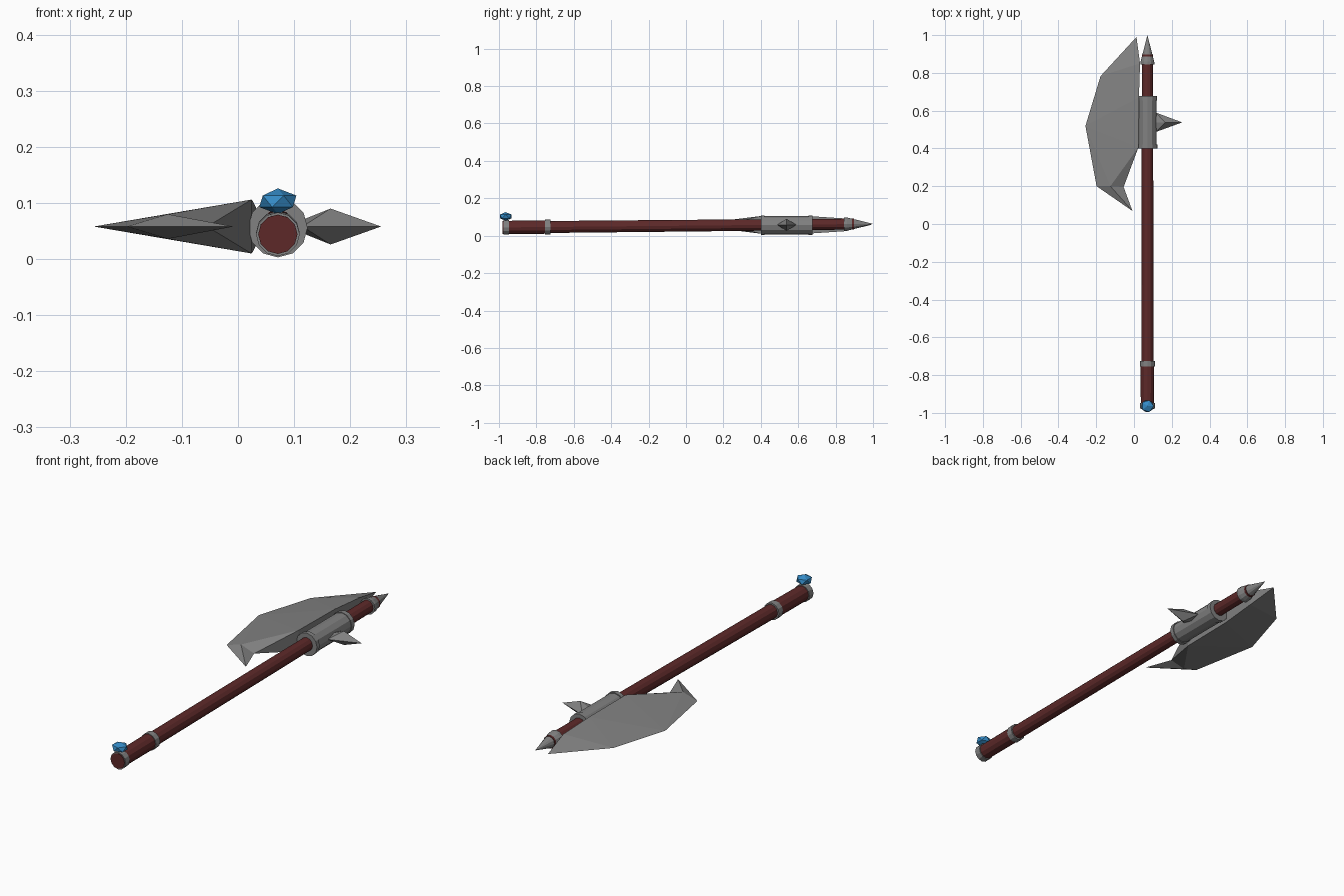
import bpy
import bmesh
import math
from mathutils import Vector

if "Cube" in bpy.data.objects:
    bpy.data.objects.remove(bpy.data.objects["Cube"])


def material(name, rgb):
    m = bpy.data.materials.new(name)
    m.diffuse_color = (*rgb, 1)
    m.use_nodes = True
    m.node_tree.nodes["Principled BSDF"].inputs["Base Color"].default_value = m.diffuse_color
    return m


STEEL = material("steel grey", (0.22, 0.22, 0.22))
WOOD = material("dark red wood", (0.11, 0.022, 0.022))
GEM = material("gem blue", (0.035, 0.26, 0.57))
X = 0.071   # shaft axis
ZB = 0.058  # mid-plane of the head


def axis_z(y):
    """Height of the slightly tilted shaft at a given y."""
    return 0.0535 + 0.0095 * y


def finish(name, bm, mat):
    bmesh.ops.recalc_face_normals(bm, faces=bm.faces)
    me = bpy.data.meshes.new(name)
    bm.to_mesh(me)
    bm.free()
    me.materials.append(mat)
    ob = bpy.data.objects.new(name, me)
    bpy.context.collection.objects.link(ob)
    return ob


def lathe(name, profile, mat, sides=12, z=None):
    """Closed turned part along the shaft from (y, radius) pairs."""
    bm = bmesh.new()
    rings = []
    for y, r in profile:
        zc = axis_z(y) if z is None else z
        n = 1 if r == 0 else sides
        rings.append([bm.verts.new((X + r * math.cos(2 * math.pi * i / sides), y,
                                    zc + r * math.sin(2 * math.pi * i / sides)))
                      for i in range(n)])
    for a, b in zip(rings, rings[1:]):
        for i in range(sides):
            j = (i + 1) % sides
            if len(b) == 1:
                bm.faces.new((a[i], a[j], b[0]))
            else:
                bm.faces.new((a[i], a[j], b[j], b[i]))
    for ring in (rings[0], rings[-1]):
        if len(ring) > 1:
            bm.faces.new(ring)
    return finish(name, bm, mat)


# Shaft, grip and metal rings
lathe("shaft", [(-0.75, 0.032), (0.2, 0.031), (0.897, 0.029)], WOOD)
lathe("grip", [(-0.98, 0.035), (-0.74, 0.036)], WOOD)
lathe("grip_ring", [(-0.755, 0.039), (-0.725, 0.039)], STEEL)
lathe("pommel_ring", [(-0.977, 0.039), (-0.947, 0.039)], STEEL)

# Head collar with raised rims, and the end spike
lathe("collar", [(0.40, 0.053), (0.42, 0.053), (0.42, 0.049), (0.655, 0.049),
                 (0.655, 0.052), (0.677, 0.052)], STEEL, z=0.056)
lathe("end_spike", [(0.845, 0.037), (0.86, 0.036), (1.0, 0)], STEEL)

# Axe blade: sharp outline on the mid-plane, thick points mirrored in z
flat = {"T": (0.013, 0.99), "A": (-0.177, 0.783), "B": (-0.257, 0.519),
        "D": (-0.198, 0.20), "H": (-0.008, 0.069), "C": (-0.055, 0.196)}
thick = {"R": (-0.125, 0.20, 0.022), "I": (0.024, 0.407, 0.048),
         "J": (0.026, 0.67, 0.046), "K": (0.032, 0.85, 0.034)}
bm = bmesh.new()
edge = {k: bm.verts.new((x, y, ZB)) for k, (x, y) in flat.items()}
sides = []
for s in (1, -1):
    v = dict(edge)
    v.update({k: bm.verts.new((x, y, ZB + s * h)) for k, (x, y, h) in thick.items()})
    sides.append(v)
    for tri in "TAK AJK ABJ BIJ BRI BDR DHR RHC RCI".split():
        bm.faces.new([v[k] for k in tri])
u, d = sides
bm.faces.new((u["I"], edge["C"], d["I"]))
bm.faces.new((u["K"], edge["T"], d["K"]))
for a, b in ("IJ", "JK"):
    bm.faces.new((u[a], u[b], d[b], d[a]))
finish("blade", bm, STEEL)

# Back spike: four-sided, pointed at both ends, root buried in the collar
bm = bmesh.new()
tip = bm.verts.new((0.255, 0.538, ZB))
root = bm.verts.new((0.085, 0.538, ZB))
ring = [bm.verts.new(p) for p in ((0.115, 0.59, ZB), (0.165, 0.538, ZB + 0.032),
                                  (0.115, 0.487, ZB), (0.165, 0.538, ZB - 0.032))]
for i in range(4):
    for end in (tip, root):
        bm.faces.new((ring[i], ring[(i + 1) % 4], end))
finish("back_spike", bm, STEEL)

# Faceted gem on the pommel
bm = bmesh.new()
bmesh.ops.create_icosphere(bm, subdivisions=1, radius=1)
for v in bm.verts:
    v.co = Vector((X + 0.037 * v.co.x, -0.964 + 0.036 * v.co.y, 0.103 + 0.023 * v.co.z))
finish("pommel_gem", bm, GEM)
